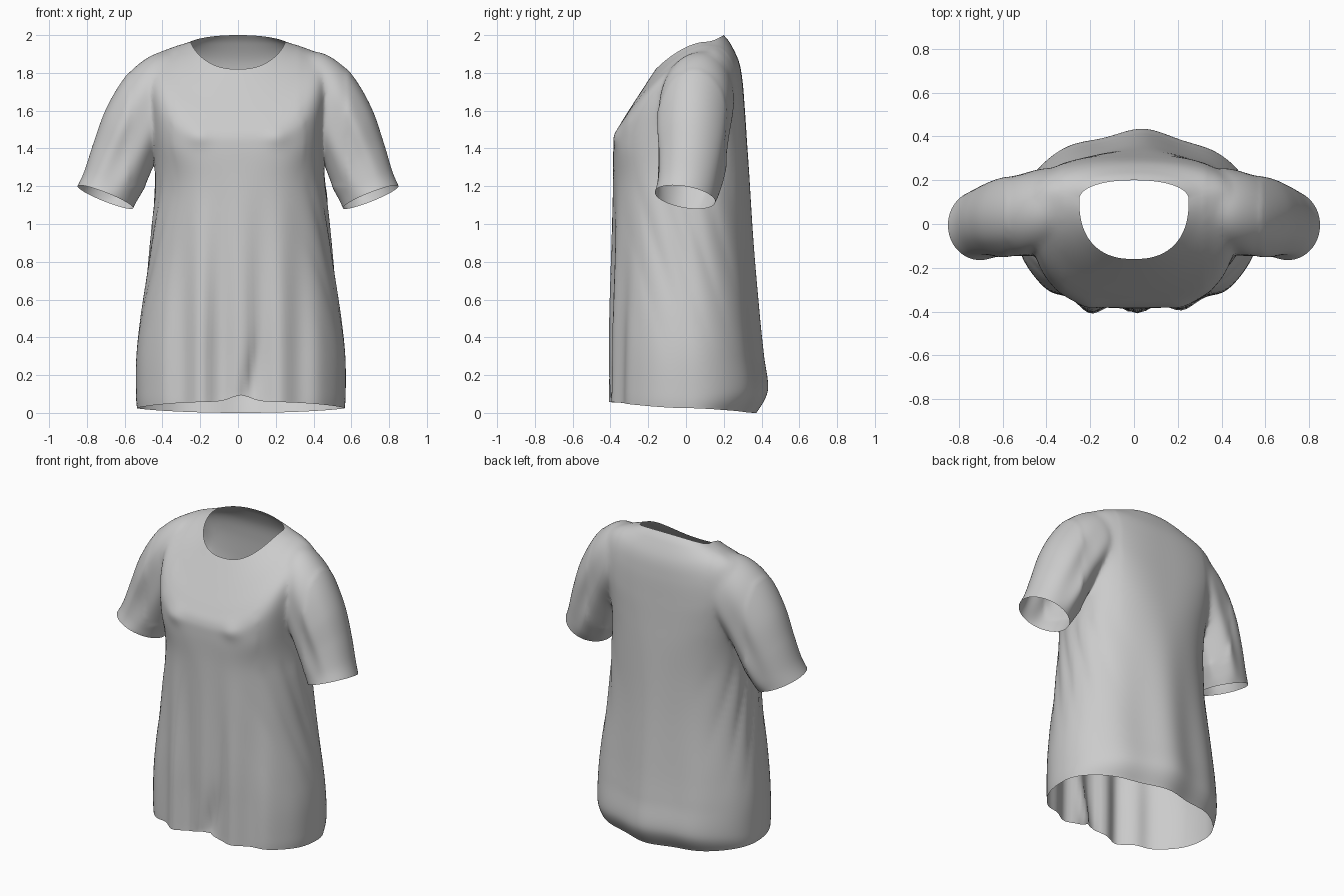
import bpy, bmesh, math
from mathutils import Vector

cube = bpy.data.objects.get("Cube")
if cube:
    bpy.data.objects.remove(cube)

cloth = bpy.data.materials.new("soft_grey_cloth")
cloth.use_nodes = True
GREY = (0.6, 0.6, 0.6, 1)
cloth.diffuse_color = GREY
cloth.node_tree.nodes["Principled BSDF"].inputs["Base Color"].default_value = GREY


def spline(keys, steps):
    """Smooth in-between rows for a list of key rows."""
    rows = []
    last = len(keys) - 1
    for i in range(last):
        a, b, c, d = (keys[max(0, min(last, i + k))] for k in (-1, 0, 1, 2))
        for j in range(steps):
            t = j / steps
            rows.append([q + 0.5 * t * (r - p + t * (2*p - 5*q + 4*r - s + t * (3*(q - r) + s - p)))
                         for p, q, r, s in zip(a, b, c, d)])
    rows.append(list(keys[-1]))
    return rows


def power(v, e):
    return math.copysign(abs(v) ** e, v)


def bump(v, centre, width):
    return math.exp(-((v - centre) / width) ** 2)


def ramp(v, low, high):
    t = max(0, min(1, (v - low) / (high - low)))
    return t * t * (3 - 2 * t)


cap_centres = []


def loft(name, rows, point, count):
    """Tube through the rows, closed for now by a fan at each end."""
    bm = bmesh.new()
    rings = [[bm.verts.new(point(row, math.tau * k / count, i / (len(rows) - 1)))
              for k in range(count)] for i, row in enumerate(rows)]
    for upper, lower in zip(rings, rings[1:]):
        for k in range(count):
            n = (k + 1) % count
            bm.faces.new((upper[k], lower[k], lower[n], upper[n]))
    for ring in (rings[0], rings[-1]):
        centre = sum((v.co for v in ring), Vector()) / count
        cap_centres.append(centre)
        hub = bm.verts.new(centre)
        for k in range(count):
            bm.faces.new((ring[k], ring[(k + 1) % count], hub))
    bmesh.ops.recalc_face_normals(bm, faces=bm.faces)
    mesh = bpy.data.meshes.new(name)
    bm.to_mesh(mesh)
    bm.free()
    mesh.materials.append(cloth)
    obj = bpy.data.objects.new(name, mesh)
    bpy.context.collection.objects.link(obj)
    return obj


# Body: half width, front y, side y, back y, front z, side z, back z
body_keys = [
    (.25, -.16, .11, .20, 1.82, 1.965, 2.0),
    (.30, -.19, .12, .235, 1.775, 1.95, 1.955),
    (.40, -.265, .12, .28, 1.66, 1.918, 1.86),
    (.465, -.335, .10, .30, 1.55, 1.86, 1.75),
    (.475, -.375, .08, .312, 1.475, 1.72, 1.6),
    (.455, -.385, .05, .322, 1.39, 1.5, 1.45),
    (.445, -.385, .03, .335, 1.2, 1.25, 1.25),
    (.475, -.387, .02, .355, .85, .85, .85),
    (.53, -.39, .02, .38, .5, .5, .5),
    (.553, -.39, .02, .40, .3, .3, .3),
    (.555, -.393, .02, .42, .12, .1, .12),
    (.55, -.395, .02, .36, .06, .025, 0),
]


def body_point(row, angle, along):
    w, yf, ys, yb, zf, zs, zb = row
    c, s = math.cos(angle), math.sin(angle)
    front = s < 0
    # the chest and upper back are squarer than the rest
    square = 2.4 + .6 * bump(zf, 1.4, .14) if front else 2 + .7 * bump(zb, 1.6, .35)
    e = 2 / square
    x = w * power(c, e)
    depth = abs(s) ** e
    y = ys + ((yf if front else yb) - ys) * depth
    z = zs + ((zf if front else zb) - zs) * abs(s) ** 1.5
    drape = 1 - ramp(z, .3, 1.4)
    # hanging folds, front and back
    if front:
        y -= depth ** 3 * drape * (.018 * math.cos(math.tau * x / .21) + .02 * bump(x, -.23, .06))
        # bust points and the pinched fold at the hem
        for side in (-1, 1):
            y -= .014 * bump(x, side * .21, .06) * bump(z, 1.46, .05)
        y += .04 * bump(x, .02 + .18 * z, .035) * bump(z, .12, .2) * depth
        z += .035 * bump(x, 0, .07) * bump(z, .05, .06)
    else:
        y += depth ** 3 * drape * .014 * math.cos(math.tau * (x - .03) / .4)
    # slanting folds down the flanks
    flank = abs(c) ** 3 * bump(z, .95, .35)
    x += math.copysign(.012 * flank * math.sin(26 * (y + .32 * z)), c)
    return Vector((x + .015 * ramp(1.5 - z, 0, .4), y, z))


shirt = loft("t_shirt", spline(body_keys, 8), body_point, 144)

# Sleeve: outer x and z, inner x and z, front y, back y
sleeve_keys = [
    (.33, 1.895, .29, 1.54, -.05, .20),
    (.43, 1.912, .34, 1.49, -.11, .25),
    (.54, 1.848, .38, 1.42, -.145, .25),
    (.625, 1.75, .42, 1.35, -.155, .235),
    (.708, 1.60, .455, 1.27, -.155, .22),
    (.768, 1.43, .49, 1.19, -.15, .20),
    (.815, 1.28, .53, 1.125, -.155, .175),
    (.85, 1.2, .555, 1.085, -.165, .155),
]


def sleeve_point(row, angle, along, side):
    ox, oz, ix, iz, yf, yb = row
    c, s = math.cos(angle), math.sin(angle)
    x, z = (ox + ix + (ox - ix) * c) / 2, (oz + iz + (oz - iz) * c) / 2
    y = (yf + yb + (yb - yf) * s) / 2
    z -= .025 * s * along
    # creases gather toward the underarm
    crease = .013 * math.sin(math.pi * along) * (1 - c) * math.sin(30 * (x + .5 * z) + 3 * s)
    y += crease * s
    x -= .5 * crease * c
    return Vector((side * x + .012 * (1 - along), y, z))


sleeves = []
for name, side in (("left_sleeve", 1), ("right_sleeve", -1)):
    sleeve = loft(name, spline(sleeve_keys, 8),
                  lambda row, angle, along: sleeve_point(row, angle, along, side), 72)
    sleeves.append(sleeve)
    union = shirt.modifiers.new(name, "BOOLEAN")
    union.operation = "UNION"
    union.solver = "EXACT"
    union.object = sleeve

# Join the sleeves to the body as one cloth
bpy.context.view_layer.update()
joined = bpy.data.meshes.new_from_object(shirt.evaluated_get(bpy.context.evaluated_depsgraph_get()))
shirt.modifiers.clear()
for sleeve in sleeves:
    bpy.data.objects.remove(sleeve)

# Open the neck, hem and cuffs, then soften the armhole seams
bm = bmesh.new()
bm.from_mesh(joined)
hubs = [v for v in bm.verts if any((v.co - p).length < .0005 for p in cap_centres)]
bmesh.ops.delete(bm, geom=hubs, context="VERTS")
bmesh.ops.remove_doubles(bm, verts=bm.verts, dist=.002)
seam = [v for v in bm.verts if .33 < abs(v.co.x) < .58 and v.co.z > 1.2 and v.co.y > -.3]
for _ in range(18):
    bmesh.ops.smooth_vert(bm, verts=seam, factor=.5, use_axis_x=True, use_axis_y=True, use_axis_z=True)
for face in bm.faces:
    face.smooth = True
bm.to_mesh(joined)
bm.free()
shirt.data = joined
